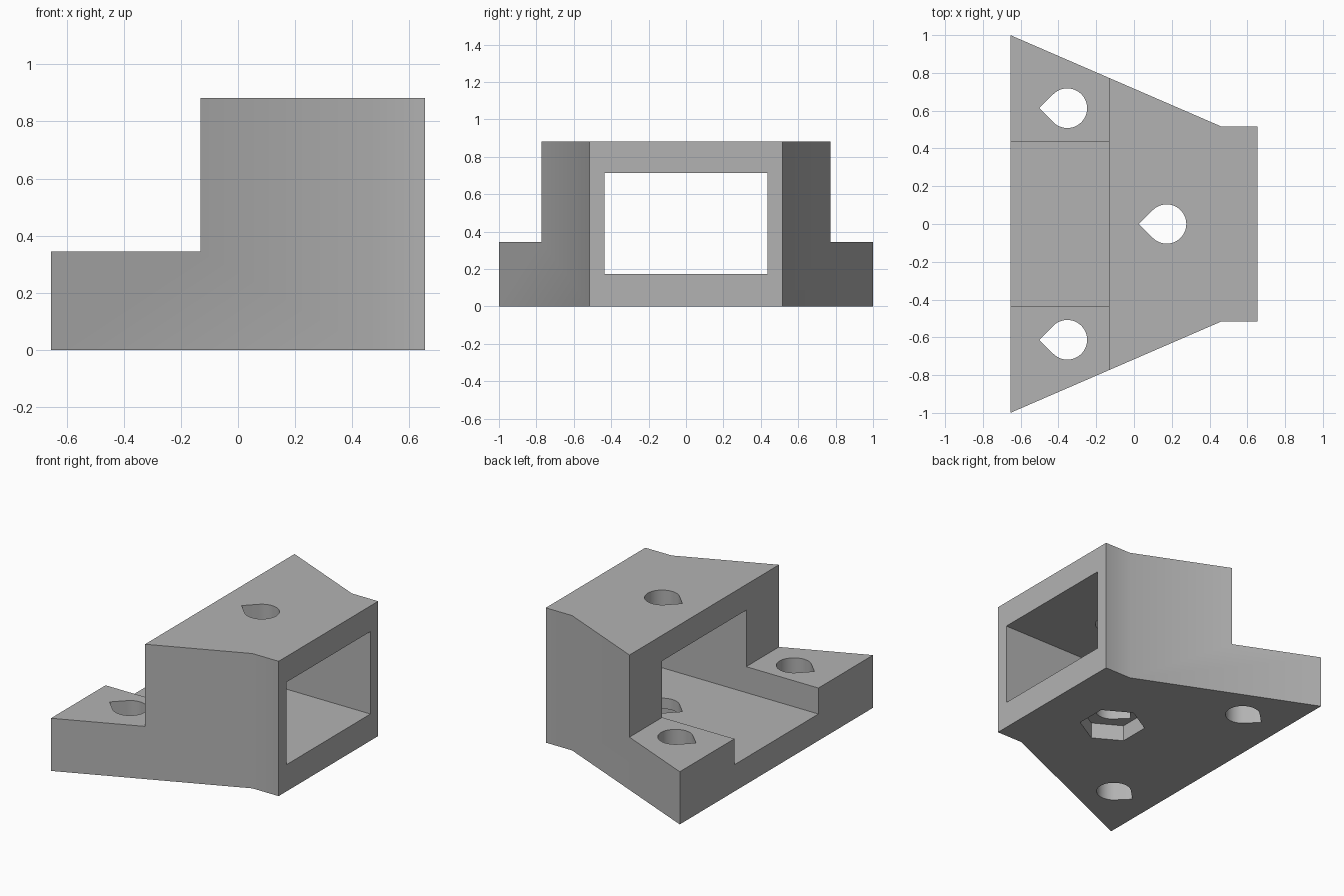
import bpy
import bmesh
from math import sin, cos, radians, sqrt

default = bpy.data.objects.get("Cube")
if default:
    bpy.data.objects.remove(default, do_unlink=True)

grey = bpy.data.materials.new("plain grey")
grey.use_nodes = True
colour = (0.45, 0.45, 0.45, 1)
grey.diffuse_color = colour
grey.node_tree.nodes["Principled BSDF"].inputs["Base Color"].default_value = colour


def prism(name, outline, z0, z1):
    """Extrude a flat outline from z0 up to z1."""
    bm = bmesh.new()
    base = bm.faces.new([bm.verts.new((x, y, z0)) for x, y in outline])
    out = bmesh.ops.extrude_face_region(bm, geom=[base])
    top = [v for v in out["geom"] if isinstance(v, bmesh.types.BMVert)]
    bmesh.ops.translate(bm, verts=top, vec=(0, 0, z1 - z0))
    bmesh.ops.recalc_face_normals(bm, faces=bm.faces)
    mesh = bpy.data.meshes.new(name)
    bm.to_mesh(mesh)
    bm.free()
    mesh.materials.append(grey)
    ob = bpy.data.objects.new(name, mesh)
    bpy.context.collection.objects.link(ob)
    return ob


def box(x0, x1, y):
    return [(x0, -y), (x1, -y), (x1, y), (x0, y)]


def teardrop(cx, cy, r):
    """Round outline with a right-angled point towards -x."""
    arc = [radians(-135 + 270 * i / 36) for i in range(37)]
    return [(cx + r * cos(a), cy + r * sin(a)) for a in arc] + [(cx - r * sqrt(2), cy)]


def hexagon(cx, cy, r):
    angles = [radians(30 + 60 * i) for i in range(6)]
    return [(cx + r * cos(a), cy + r * sin(a)) for a in angles]


# Tapered body
half = [(-0.655, 1.0), (0.465, 0.515), (0.655, 0.515)]
body = prism("bracket_body", half + [(x, -y) for x, y in reversed(half)], 0, 0.883)

# Step, channel, screw holes and nut pocket
cutters = [
    prism("step_cutter", box(-1, -0.132, 1.2), 0.345, 1.2),
    prism("channel_cutter", box(-1, 1, 0.435), 0.175, 0.715),
    prism("centre_hole_cutter", teardrop(0.173, 0, 0.104), -0.2, 1.2),
    prism("left_hole_cutter", teardrop(-0.353, 0.613, 0.105), -0.2, 1.2),
    prism("right_hole_cutter", teardrop(-0.353, -0.613, 0.105), -0.2, 1.2),
    prism("nut_pocket_cutter", hexagon(0.173, 0, 0.2), -0.2, 0.105),
]

bpy.ops.object.select_all(action="DESELECT")
body.select_set(True)
bpy.context.view_layer.objects.active = body
for cutter in cutters:
    cutter.hide_render = True
    mod = body.modifiers.new(cutter.name, "BOOLEAN")
    mod.operation = "DIFFERENCE"
    mod.solver = "EXACT"
    mod.object = cutter
    bpy.ops.object.modifier_apply(modifier=mod.name)
for cutter in cutters:
    bpy.data.objects.remove(cutter, do_unlink=True)

bpy.ops.object.shade_smooth_by_angle()
